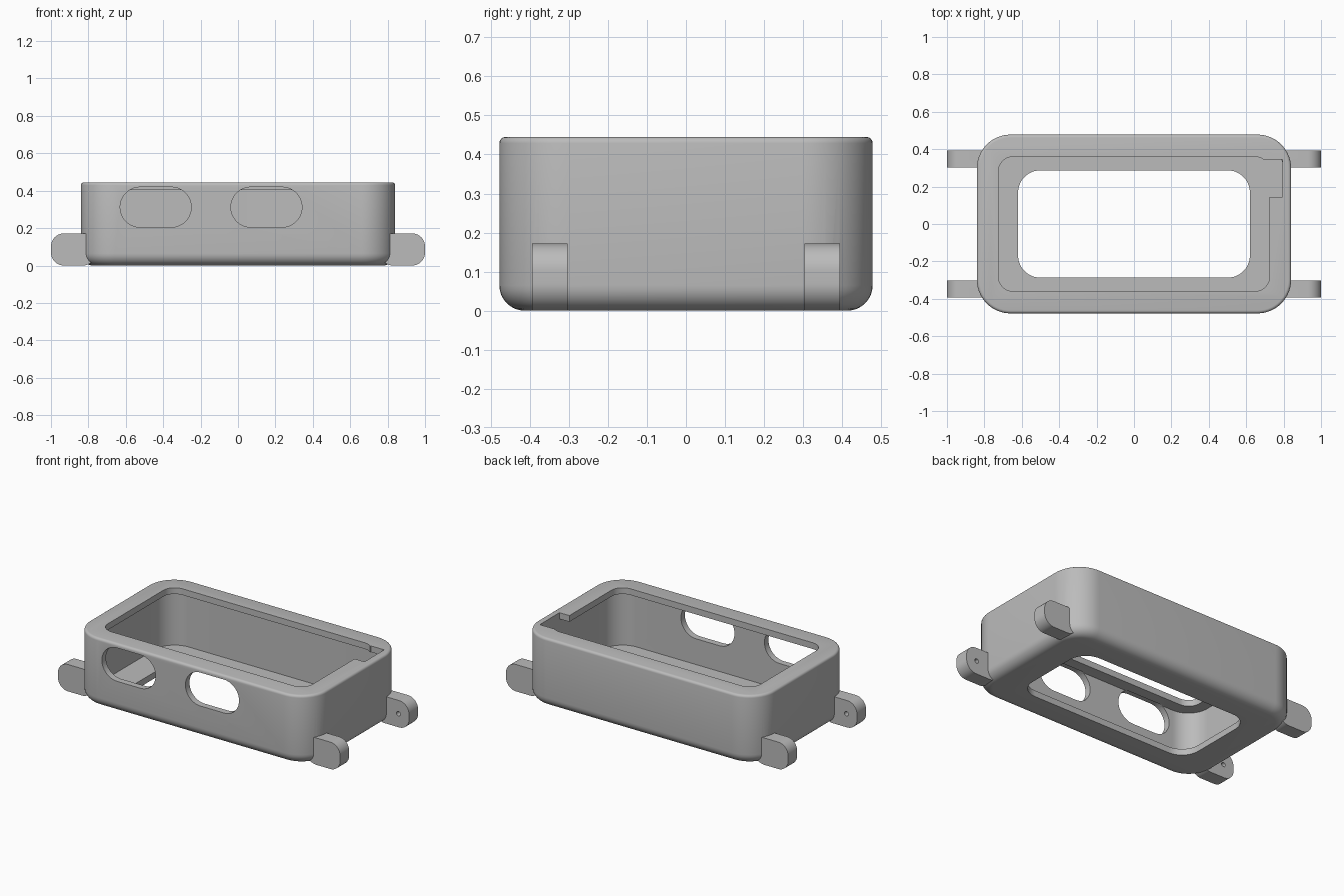
import bpy, bmesh
from math import sin, cos, pi

cube = bpy.data.objects.get("Cube")
if cube:
    bpy.data.objects.remove(cube, do_unlink=True)

grey = bpy.data.materials.new("plain grey")
grey.use_nodes = True
grey.diffuse_color = (0.5, 0.5, 0.5, 1)
grey.node_tree.nodes["Principled BSDF"].inputs["Base Color"].default_value = (0.5, 0.5, 0.5, 1)


def rounded_outline(hx, hy, r, steps=14):
    """Counter-clockwise rounded rectangle."""
    pts = []
    for q, (sx, sy) in enumerate([(1, 1), (-1, 1), (-1, -1), (1, -1)]):
        for i in range(steps + 1):
            a = (q + i / steps) * pi / 2
            pts.append((sx * (hx - r) + r * cos(a), sy * (hy - r) + r * sin(a)))
    return pts


def loft(name, rings):
    """Closed solid through equal-length rings of 3D points."""
    bm = bmesh.new()
    loops = [[bm.verts.new(p) for p in ring] for ring in rings]
    n = len(loops[0])
    for a, b in zip(loops, loops[1:]):
        for i in range(n):
            j = (i + 1) % n
            bm.faces.new((a[i], a[j], b[j], b[i]))
    bm.faces.new(loops[0][::-1])
    bm.faces.new(loops[-1])
    bmesh.ops.recalc_face_normals(bm, faces=bm.faces)
    mesh = bpy.data.meshes.new(name)
    bm.to_mesh(mesh)
    bm.free()
    mesh.materials.append(grey)
    ob = bpy.data.objects.new(name, mesh)
    bpy.context.collection.objects.link(ob)
    return ob


def block(name, hx, hy, r, layers, centre=(0, 0)):
    """Upright rounded block; layers are (inset, z)."""
    return loft(name, [[(x + centre[0], y + centre[1], z)
                        for x, y in rounded_outline(hx - d, hy - d, r - d)]
                       for d, z in layers])


def plate(name, cx, cz, hx, hz, r, y0, y1):
    """Rounded outline in the XZ plane, extruded along Y."""
    return loft(name, [[(cx + x, y, cz + z) for x, z in rounded_outline(hx, hz, r)]
                       for y in (y0, y1)])


def combine(target, tool, operation):
    mod = target.modifiers.new("combine", 'BOOLEAN')
    mod.operation, mod.solver, mod.object = operation, 'EXACT', tool
    bpy.context.view_layer.update()
    graph = bpy.context.evaluated_depsgraph_get()
    mesh = bpy.data.meshes.new_from_object(target.evaluated_get(graph))
    target.modifiers.clear()
    target.data = mesh
    bpy.data.objects.remove(tool, do_unlink=True)


# Outer shell with a large bottom fillet and a small top one
H, BOTTOM, TOP, N = 0.445, 0.065, 0.016, 8
layers = [(BOTTOM * (1 - sin(t)), BOTTOM * (1 - cos(t)))
          for t in (i / N * pi / 2 for i in range(N + 1))]
layers += [(TOP * (1 - cos(t)), H - TOP + TOP * sin(t))
           for t in (i / 4 * pi / 2 for i in range(5))]
case = block("case", 0.84, 0.478, 0.18, layers)

# Four mounting lugs, each with a blind pin hole in its inner face
for sx in (-1, 1):
    for sy in (-1, 1):
        lug = plate("lug", sx * 0.88, 0.086, 0.12, 0.086, 0.07, sy * 0.303, sy * 0.394)
        hole = plate("pin_hole", sx * 0.925, 0.086, 0.014, 0.014, 0.0139, sy * 0.29, sy * 0.36)
        combine(lug, hole, 'DIFFERENCE')
        combine(case, lug, 'UNION')

# Cavity under the lip, then the top and bottom openings
combine(case, block("cavity", 0.797, 0.437, 0.14, [(0, 0.04), (0, 0.405)]), 'DIFFERENCE')
combine(case, block("top_opening", 0.725, 0.36, 0.08, [(0, 0.3), (0, 0.6)]), 'DIFFERENCE')
combine(case, block("floor_opening", 0.62, 0.287, 0.12, [(0, -0.1), (0, 0.1)]), 'DIFFERENCE')

# Notch through the lip at one end
combine(case, block("lip_notch", 0.048, 0.1, 0.002, [(0, 0.3), (0, 0.6)], (0.747, 0.245)),
        'DIFFERENCE')

# Two strap-shaped slots in the front wall
for cx in (-0.44, 0.152):
    combine(case, plate("slot", cx, 0.312, 0.19, 0.107, 0.1069, -0.6, -0.43), 'DIFFERENCE')

bpy.ops.object.select_all(action='DESELECT')
case.select_set(True)
bpy.context.view_layer.objects.active = case
bpy.ops.object.shade_smooth_by_angle()
